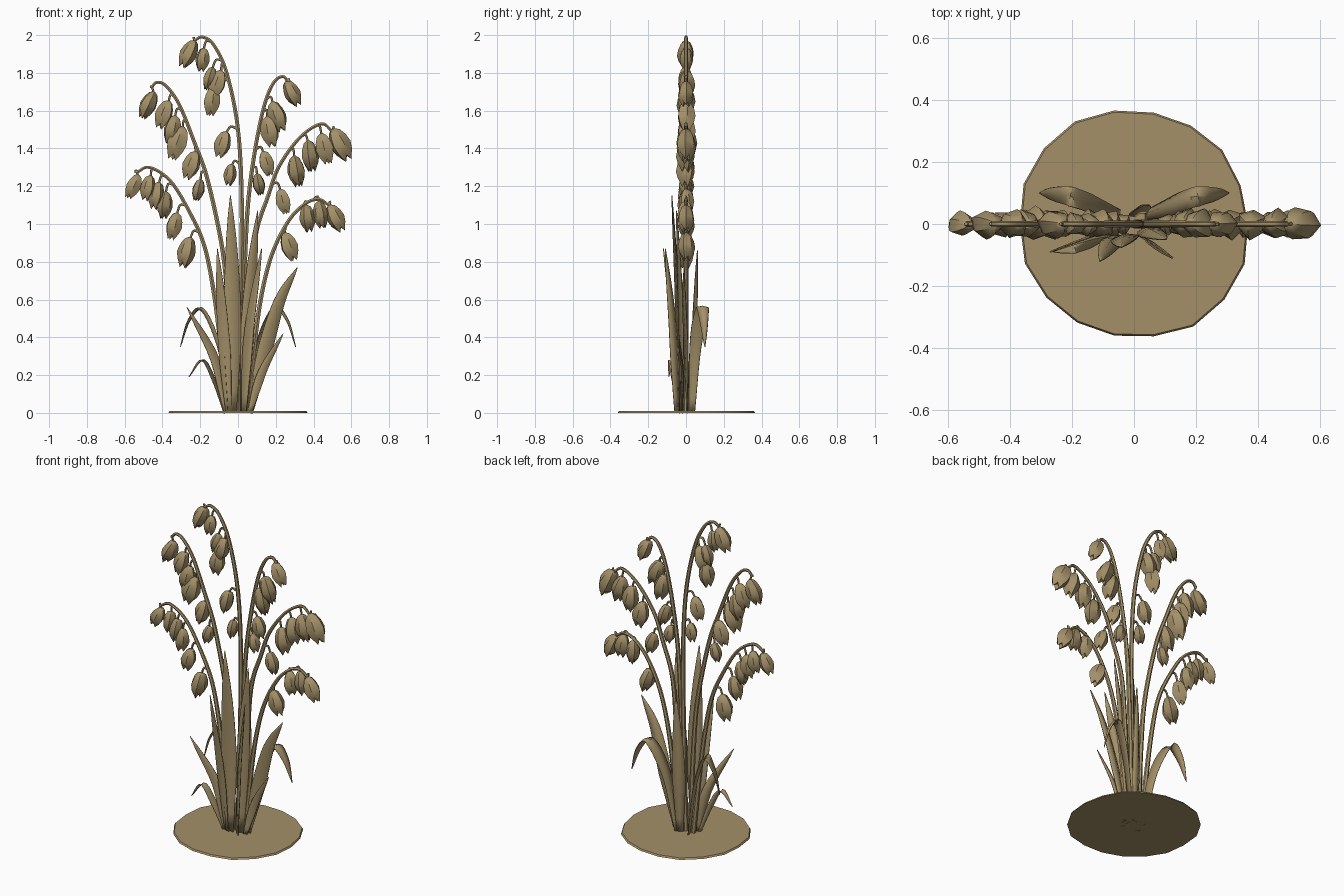
import bpy, bmesh, math, random
from mathutils import Vector, Matrix

random.seed(4)
cube = bpy.data.objects.get("Cube")
if cube:
    bpy.data.objects.remove(cube, do_unlink=True)

tan = bpy.data.materials.new("dry_tan")
tan.use_nodes = True
tan.diffuse_color = (0.37, 0.28, 0.14, 1)
bsdf = next(n for n in tan.node_tree.nodes if n.type == 'BSDF_PRINCIPLED')
bsdf.inputs["Base Color"].default_value = tan.diffuse_color
bsdf.inputs["Roughness"].default_value = 0.9


def spline(points, steps):
    """Smooth path through the points."""
    p = [Vector(q) for q in points]
    p = [p[0] * 2 - p[1]] + p + [p[-1] * 2 - p[-2]]
    path = []
    for a, b, c, d in zip(p, p[1:], p[2:], p[3:]):
        for i in range(steps):
            t = i / steps
            path.append(b + (c - a) * t / 2 + (a * 2 - b * 5 + c * 4 - d) * t * t / 2
                        + (b * 3 - a - c * 3 + d) * t ** 3 / 2)
    return path + [p[-2]]


def finish(bm, name, angle=35):
    bmesh.ops.recalc_face_normals(bm, faces=bm.faces)
    mesh = bpy.data.meshes.new(name)
    bm.to_mesh(mesh)
    bm.free()
    mesh.materials.append(tan)
    obj = bpy.data.objects.new(name, mesh)
    bpy.context.collection.objects.link(obj)
    bpy.ops.object.select_all(action='DESELECT')
    obj.select_set(True)
    bpy.context.view_layer.objects.active = obj
    bpy.ops.object.shade_smooth_by_angle(angle=math.radians(angle))
    return obj


def bridge(bm, low, high):
    n = len(low)
    for i in range(n):
        j = (i + 1) % n
        bm.faces.new((low[i], low[j], high[j], high[i]))


def add_tube(bm, path, r0, r1, sides=6):
    """Tapered tube along a path that lies in an XZ plane."""
    side = Vector((0, 1, 0))
    rings = []
    for i, p in enumerate(path):
        along = (path[min(i + 1, len(path) - 1)] - path[max(i - 1, 0)]).normalized()
        other = along.cross(side)
        r = r0 + (r1 - r0) * i / (len(path) - 1)
        angles = [math.tau * k / sides for k in range(sides)]
        rings.append([bm.verts.new(p + (side * math.cos(a) + other * math.sin(a)) * r)
                      for a in angles])
    for low, high in zip(rings, rings[1:]):
        bridge(bm, low, high)
    bm.faces.new(rings[0])
    bm.faces.new(rings[-1])


BELL = [(0.02, 0.05), (0.1, 0.17), (0.3, 0.26), (0.52, 0.3), (0.72, 0.25)]


def add_bell(bm, top, length, tilt):
    """Hanging ridged bud with three pointed petals."""
    spin = random.uniform(0, math.tau)
    place = Matrix.Translation(top) @ Matrix.Rotation(tilt, 4, 'Y') @ Matrix.Rotation(spin, 4, 'Z')

    def ring(t, r, tips=False):
        verts = []
        for k in range(6):
            a, odd = math.tau * k / 6, k % 2
            rr = r * (0.9 if odd else 1.05) * length
            drop = t - 0.17 if tips and odd else t
            verts.append(bm.verts.new(place @ Vector((rr * math.cos(a), rr * math.sin(a),
                                                      -drop * length))))
        return verts

    rings = [ring(t, r) for t, r in BELL] + [ring(1, 0.11, True)]
    for low, high in zip(rings, rings[1:]):
        bridge(bm, low, high)
    bm.faces.new(rings[0])
    centre = bm.verts.new(place @ Vector((0, 0, -0.8 * length)))
    for i in range(6):
        bm.faces.new((rings[-1][i], rings[-1][(i + 1) % 6], centre))


def flower_stem(name, path_xz, bells):
    """Arching stem; bells are (x, z, length) of their centres, tip bell first."""
    path = spline([(x, 0, z) for x, z in path_xz], 6)
    out = 1 if path[-1].x > 0 else -1
    bm = bmesh.new()
    add_tube(bm, path, 0.015, 0.008)
    finish(bm, name + "_stem")
    bm = bmesh.new()
    for i, (x, z, length) in enumerate(bells):
        tilt = -out * (0.45 if i == 0 else random.uniform(0.1, 0.35))
        down = Vector((-math.sin(tilt), 0, -math.cos(tilt)))
        top = Vector((x, 0, z)) - down * length * 0.5
        if i == 0:
            joint = path[-1]
        else:
            goal = top + Vector((-out * 0.03, 0, 0.02))
            joint = min(path, key=lambda p: (p - goal).length)
        middle = (joint + top) / 2 + Vector((out * 0.008, 0, 0.02))
        add_tube(bm, spline([joint, middle, top + down * 0.01], 3), 0.007, 0.006, 5)
        add_bell(bm, top, length, tilt)
    finish(bm, name + "_bells", 40)


def leaf(name, points, width, turn):
    """Creased blade; turn is the heading of its width, 0 along x and 90 along y."""
    path = spline(points, 5)
    across = Vector((math.cos(math.radians(turn)), math.sin(math.radians(turn)), 0))
    bm = bmesh.new()
    rows = []
    for i, p in enumerate(path):
        t = i / (len(path) - 1)
        along = (path[min(i + 1, len(path) - 1)] - path[max(i - 1, 0)]).normalized()
        flat = (across - along * across.dot(along)).normalized()
        half = width / 2 * max(0.03, min(1, 0.45 + 1.6 * t) * (1 - t ** 3) ** 0.9)
        crease = along.cross(flat) * half * 0.3
        rows.append([bm.verts.new(q) for q in (p - flat * half, p + crease, p + flat * half)])
    for a, b in zip(rows, rows[1:]):
        for k in (0, 1):
            bm.faces.new((a[k], a[k + 1], b[k + 1], b[k]))
    obj = finish(bm, name)
    solid = obj.modifiers.new("thickness", 'SOLIDIFY')
    solid.thickness = 0.004
    solid.offset = 0


# Ground disc with an uneven rim
bm = bmesh.new()
rims = [[], []]
for k in range(18):
    a = math.tau * k / 18
    r = 0.375 + random.uniform(-0.012, 0.008)
    for rim, z, grow in zip(rims, (0, 0.01), (1, 0.985)):
        rim.append(bm.verts.new((r * grow * math.cos(a), r * grow * math.sin(a), z)))
bridge(bm, *rims)
bm.faces.new(rims[0])
bm.faces.new(rims[1])
finish(bm, "ground_disc")

# Flower stems
flower_stem("tall_right", [(0, 0), (0.015, 0.6), (0.02, 1.1), (0, 1.5), (-0.06, 1.8),
                           (-0.13, 1.95), (-0.19, 1.99), (-0.23, 1.97)],
            [(-0.26, 1.9, 0.16), (-0.19, 1.87, 0.13), (-0.15, 1.77, 0.13), (-0.11, 1.74, 0.16),
             (-0.14, 1.65, 0.16), (-0.08, 1.42, 0.15), (-0.04, 1.26, 0.12)])
flower_stem("middle_right", [(-0.03, 0), (-0.05, 0.5), (-0.08, 0.85), (-0.16, 1.23), (-0.23, 1.43),
                             (-0.31, 1.63), (-0.38, 1.73), (-0.43, 1.75), (-0.46, 1.72)],
            [(-0.475, 1.63, 0.16), (-0.39, 1.58, 0.16), (-0.35, 1.5, 0.16), (-0.32, 1.43, 0.19),
             (-0.245, 1.31, 0.16), (-0.21, 1.18, 0.12)])
flower_stem("low_right", [(-0.05, 0), (-0.09, 0.35), (-0.13, 0.65), (-0.18, 0.89), (-0.26, 1.07),
                          (-0.36, 1.23), (-0.47, 1.3), (-0.54, 1.27)],
            [(-0.555, 1.2, 0.14), (-0.475, 1.19, 0.14), (-0.43, 1.15, 0.15), (-0.39, 1.1, 0.15),
             (-0.34, 0.99, 0.15), (-0.27, 0.85, 0.17)])
flower_stem("tall_left", [(0.02, 0), (0.03, 0.6), (0.05, 1.07), (0.09, 1.39), (0.14, 1.63),
                          (0.19, 1.75), (0.24, 1.78), (0.27, 1.74)],
            [(0.285, 1.69, 0.15), (0.21, 1.57, 0.17), (0.17, 1.49, 0.17), (0.15, 1.32, 0.14),
             (0.11, 1.21, 0.12)])
flower_stem("middle_left", [(0.03, 0), (0.06, 0.5), (0.09, 0.92), (0.16, 1.15), (0.22, 1.31),
                            (0.33, 1.46), (0.44, 1.53), (0.5, 1.49)],
            [(0.54, 1.42, 0.19), (0.46, 1.4, 0.17), (0.38, 1.36, 0.17), (0.31, 1.28, 0.17),
             (0.24, 1.12, 0.14)])
flower_stem("low_left", [(0.05, 0), (0.08, 0.3), (0.12, 0.6), (0.18, 0.84), (0.27, 1.02),
                         (0.36, 1.11), (0.43, 1.13), (0.48, 1.1)],
            [(0.515, 1.03, 0.16), (0.44, 1.05, 0.15), (0.365, 1.03, 0.15), (0.27, 0.88, 0.16)])

# Upright leaves
leaf("centre_leaf", [(-0.03, -0.04, 0), (-0.03, -0.05, 0.6), (-0.04, -0.075, 1.15)], 0.1, 10)
leaf("upright_left_leaf", [(0.03, -0.02, 0), (0.06, -0.03, 0.6), (0.105, -0.05, 1.07)], 0.08, 20)
leaf("front_right_leaf", [(-0.05, -0.04, 0), (-0.08, -0.07, 0.45), (-0.11, -0.12, 0.87)], 0.07, -15)
leaf("front_left_leaf", [(0.03, -0.05, 0), (0.06, -0.07, 0.45), (0.125, -0.11, 0.87)], 0.07, -40)
leaf("back_leaf", [(0.02, 0.03, 0), (0.02, 0.045, 0.45), (0.03, 0.06, 0.86)], 0.08, 20)

# Spreading and drooping leaves
leaf("wide_left_leaf", [(0.06, 0, 0), (0.14, 0, 0.32), (0.22, -0.01, 0.59), (0.315, -0.01, 0.77)],
     0.085, 15)
leaf("slanted_right_leaf", [(-0.06, -0.03, 0), (-0.12, -0.04, 0.28), (-0.27, -0.09, 0.56)], 0.06, 25)
leaf("small_left_leaf", [(0.06, -0.02, 0), (0.13, -0.02, 0.22), (0.24, -0.04, 0.42)], 0.05, 10)
leaf("small_right_leaf", [(-0.07, -0.03, 0), (-0.13, -0.06, 0.18), (-0.19, -0.08, 0.28),
                          (-0.26, -0.09, 0.19)], 0.04, 60)
for side, label in ((-1, "right"), (1, "left")):
    leaf("drooping_" + label + "_leaf",
         [(side * 0.04, 0.03, 0), (side * 0.1, 0.05, 0.35), (side * 0.19, 0.085, 0.55),
          (side * 0.26, 0.095, 0.49), (side * 0.305, 0.1, 0.35)], 0.075, 90 - side * 15)
